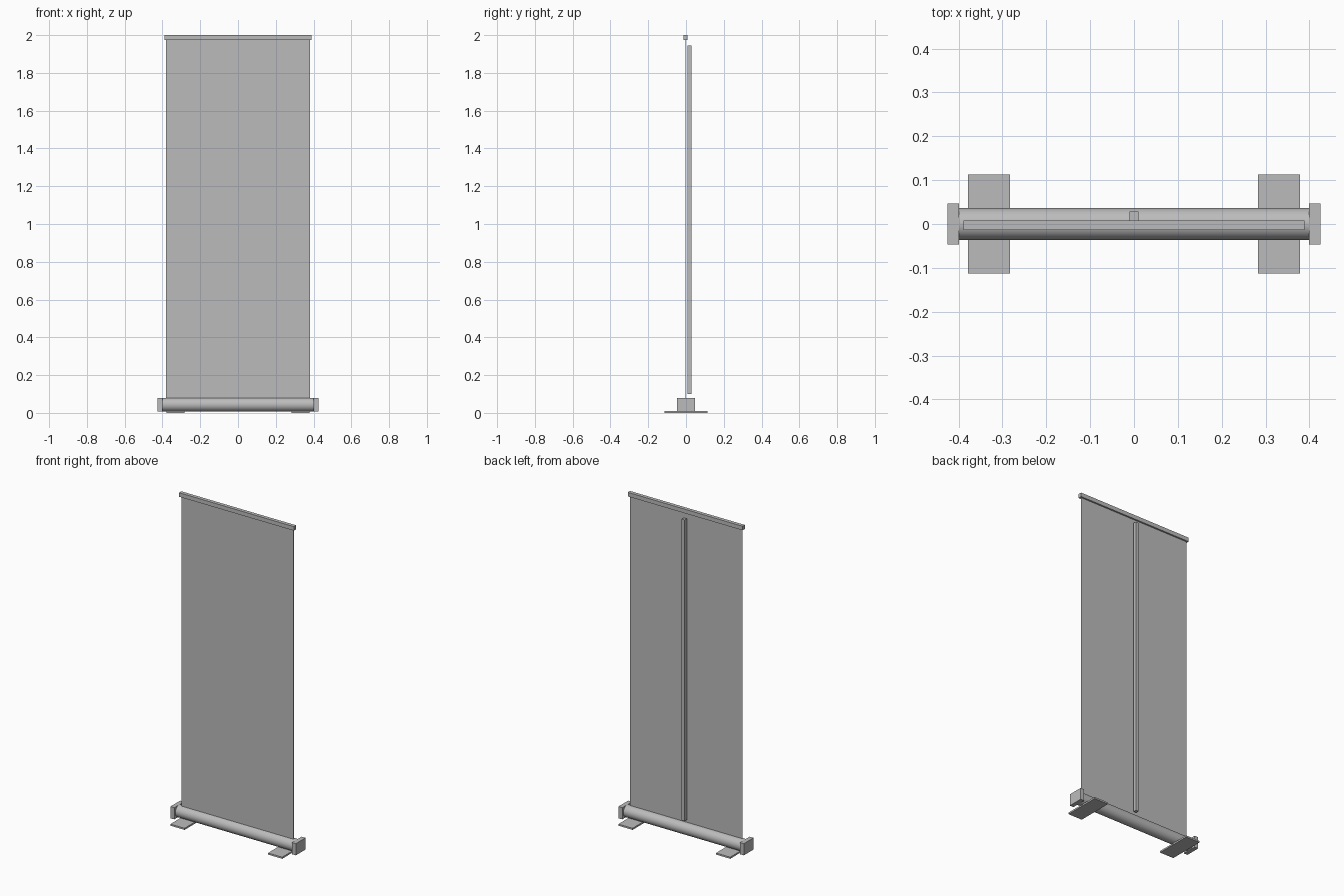
import bpy, math

if "Cube" in bpy.data.objects:
    bpy.data.objects.remove(bpy.data.objects["Cube"])

grey = bpy.data.materials.new("light_grey")
grey.diffuse_color = (0.5, 0.5, 0.5, 1)
grey.use_nodes = True
grey.node_tree.nodes["Principled BSDF"].inputs["Base Color"].default_value = grey.diffuse_color


def box(name, x, y, z):
    """Box from (min, max) ranges."""
    r = (x, y, z)
    bpy.ops.mesh.primitive_cube_add(size=1, location=[(a + b) / 2 for a, b in r])
    o = bpy.context.object
    o.name = name
    o.scale = [b - a for a, b in r]
    bpy.ops.object.transform_apply(location=False, rotation=False, scale=True)
    o.data.materials.append(grey)
    return o


# roller housing
bpy.ops.mesh.primitive_cylinder_add(vertices=48, radius=0.0365, depth=0.8,
                                    location=(0, 0, 0.0435),
                                    rotation=(0, math.pi / 2, 0))
roller = bpy.context.object
roller.name = "roller_housing"
roller.data.materials.append(grey)
bpy.ops.object.shade_smooth_by_angle()

# end caps and flat feet on both sides
for side, s in (("left", -1), ("right", 1)):
    box(side + "_end_cap", sorted((s * 0.399, s * 0.425)), (-0.0465, 0.0465), (0.008, 0.08))
    box(side + "_foot", sorted((s * 0.283, s * 0.379)), (-0.113, 0.113), (0, 0.01))

# banner sheet, top clamp bar and rear support pole
box("banner_sheet", (-0.38, 0.38), (-0.006, -0.002), (0.06, 1.985))
box("top_bar", (-0.389, 0.389), (-0.014, 0.008), (1.975, 2.0))
box("support_pole", (-0.01, 0.01), (0.007, 0.028), (0.10, 1.945))
